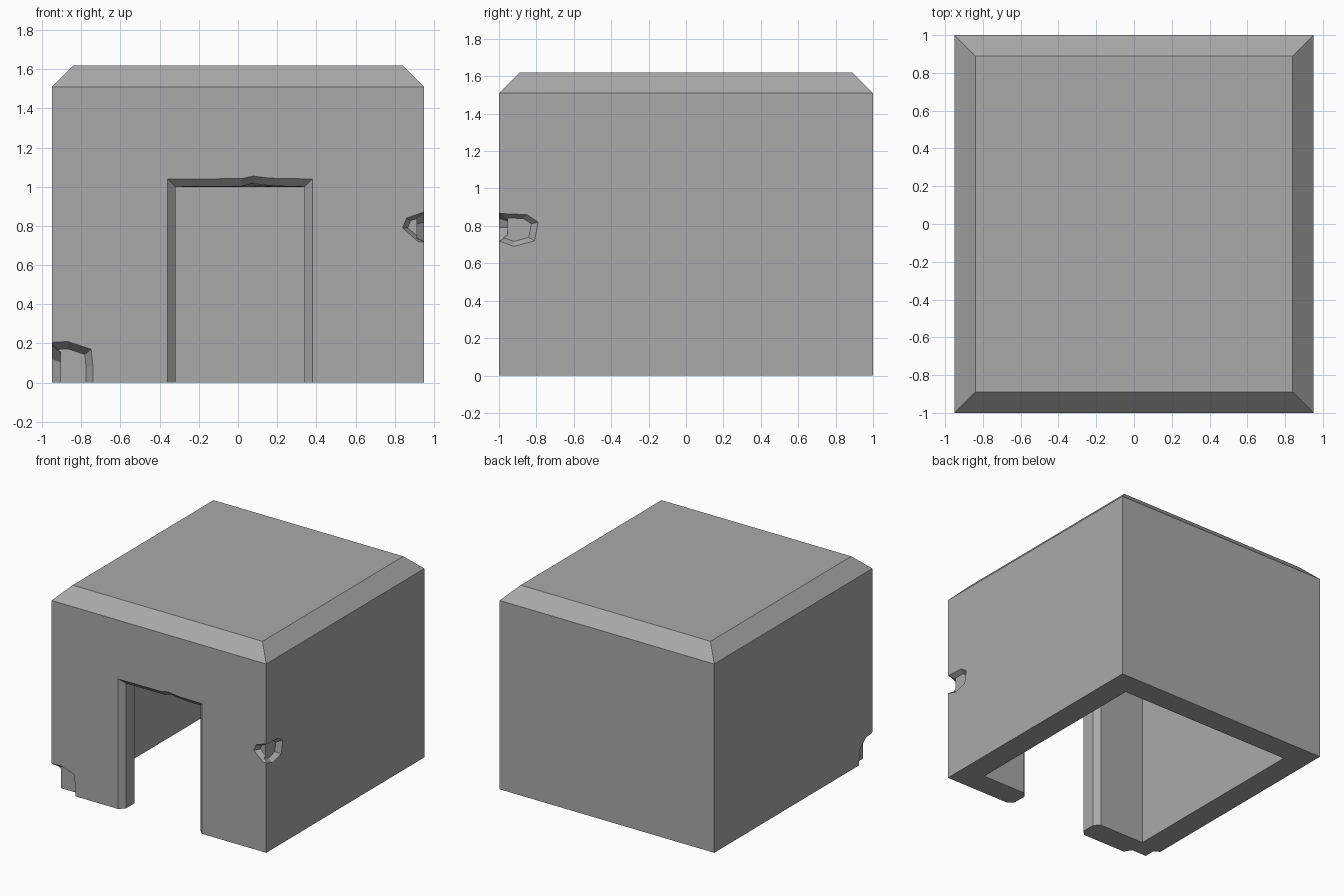
import bpy
import bmesh
from mathutils import Vector

old = bpy.data.objects.get("Cube")
if old:
    bpy.data.objects.remove(old, do_unlink=True)

HALF_X, HALF_Y, HEIGHT = 0.95, 1.0, 1.62
BEVEL, WALL, TRIM = 0.11, 0.19, 0.04

stone = bpy.data.materials.new("plain grey")
stone.use_nodes = True
GREY = (0.4, 0.4, 0.4, 1)
stone.diffuse_color = GREY
stone.node_tree.nodes["Principled BSDF"].inputs["Base Color"].default_value = GREY


def finish(name, bm):
    bmesh.ops.recalc_face_normals(bm, faces=bm.faces[:])
    mesh = bpy.data.meshes.new(name)
    bm.to_mesh(mesh)
    bm.free()
    mesh.materials.append(stone)
    obj = bpy.data.objects.new(name, mesh)
    bpy.context.collection.objects.link(obj)
    return obj


def loft(name, rings):
    """Closed solid through rings with equal point counts."""
    bm = bmesh.new()
    loops = [[bm.verts.new(p) for p in ring] for ring in rings]
    n = len(loops[0])
    for a, b in zip(loops, loops[1:]):
        for i in range(n):
            j = (i + 1) % n
            bm.faces.new((a[i], a[j], b[j], b[i]))
    bm.faces.new(loops[0])
    bm.faces.new(loops[-1])
    return finish(name, bm)


def rect(x, y, z):
    return [(-x, -y, z), (x, -y, z), (x, y, z), (-x, y, z)]


def hull(name, points):
    bm = bmesh.new()
    for p in points:
        bm.verts.new(p)
    bmesh.ops.convex_hull(bm, input=bm.verts[:])
    return finish(name, bm)


def carve(target, cutter):
    cutter.hide_render = True
    mod = target.modifiers.new("carve", 'BOOLEAN')
    mod.operation = 'DIFFERENCE'
    mod.solver = 'EXACT'
    mod.object = cutter
    bpy.context.view_layer.objects.active = target
    bpy.ops.object.modifier_apply(modifier=mod.name)
    bpy.data.objects.remove(cutter, do_unlink=True)


# Outer block with a sloped roof edge
house = loft("house_shell", [
    rect(HALF_X, HALF_Y, 0),
    rect(HALF_X, HALF_Y, HEIGHT - BEVEL),
    rect(HALF_X - BEVEL, HALF_Y - BEVEL, HEIGHT)])

# Hollow room, open at the bottom
inner = (HALF_X - WALL, HALF_Y - WALL)
carve(house, loft("room_cutter", [rect(*inner, -0.2), rect(*inner, HEIGHT - WALL)]))


# Doorway with bevelled edges on both sides and a worn lintel
def door_ring(y, inset, chip):
    left, right, top = -0.36 + inset, 0.38 - inset, 1.04 - inset
    return [(left, y, -0.1), (right, y, -0.1), (right, y, top),
            (0.19, y, top + 0.2 * chip), (0.13, y, top + 0.5 * chip),
            (0.08, y, top + chip), (0.02, y, top + 0.1 * chip), (left, y, top)]


front, back = -HALF_Y, -HALF_Y + WALL
carve(house, loft("door_cutter", [
    door_ring(front - TRIM, -TRIM, 0.015),
    door_ring(front, 0, 0.015),
    door_ring(front + TRIM, TRIM, 0.02),
    door_ring(back - TRIM, TRIM, 0),
    door_ring(back, 0, 0),
    door_ring(back + TRIM, -TRIM, 0)]))


# Chipped corners: a shallow irregular scoop in each of the two faces
def scoop(outline, depth, place):
    mid = sum((Vector(p) for p in outline), Vector((0, 0))) / len(outline)
    points = []
    for layer, scale in ((-0.05, 1.0), (0, 1.0), (depth, 0.72)):
        for p in outline:
            u, z = mid + (Vector(p) - mid) * scale
            points.append(place(u, layer, z))
    return hull("chip_cutter", points)


def chip_corner(side, front_outline, side_outline, depth):
    carve(house, scoop(front_outline, depth,
                       lambda u, d, z: (side * (HALF_X - u), d - HALF_Y, z)))
    carve(house, scoop(side_outline, depth * 0.8,
                       lambda u, d, z: (side * (HALF_X - d), u - HALF_Y, z)))


chip_corner(-1,
            [(-0.1, 0.2), (0.08, 0.21), (0.2, 0.17), (0.21, 0.08), (0.21, -0.1), (-0.1, -0.1)],
            [(-0.1, 0.2), (0.08, 0.19), (0.16, 0.12), (0.18, -0.1), (-0.1, -0.1)], 0.055)
chip_corner(1,
            [(-0.08, 0.9), (0.09, 0.84), (0.11, 0.79), (0.03, 0.72), (-0.08, 0.71)],
            [(-0.08, 0.87), (0.15, 0.86), (0.21, 0.82), (0.19, 0.72), (0.08, 0.69), (-0.08, 0.75)],
            0.045)
